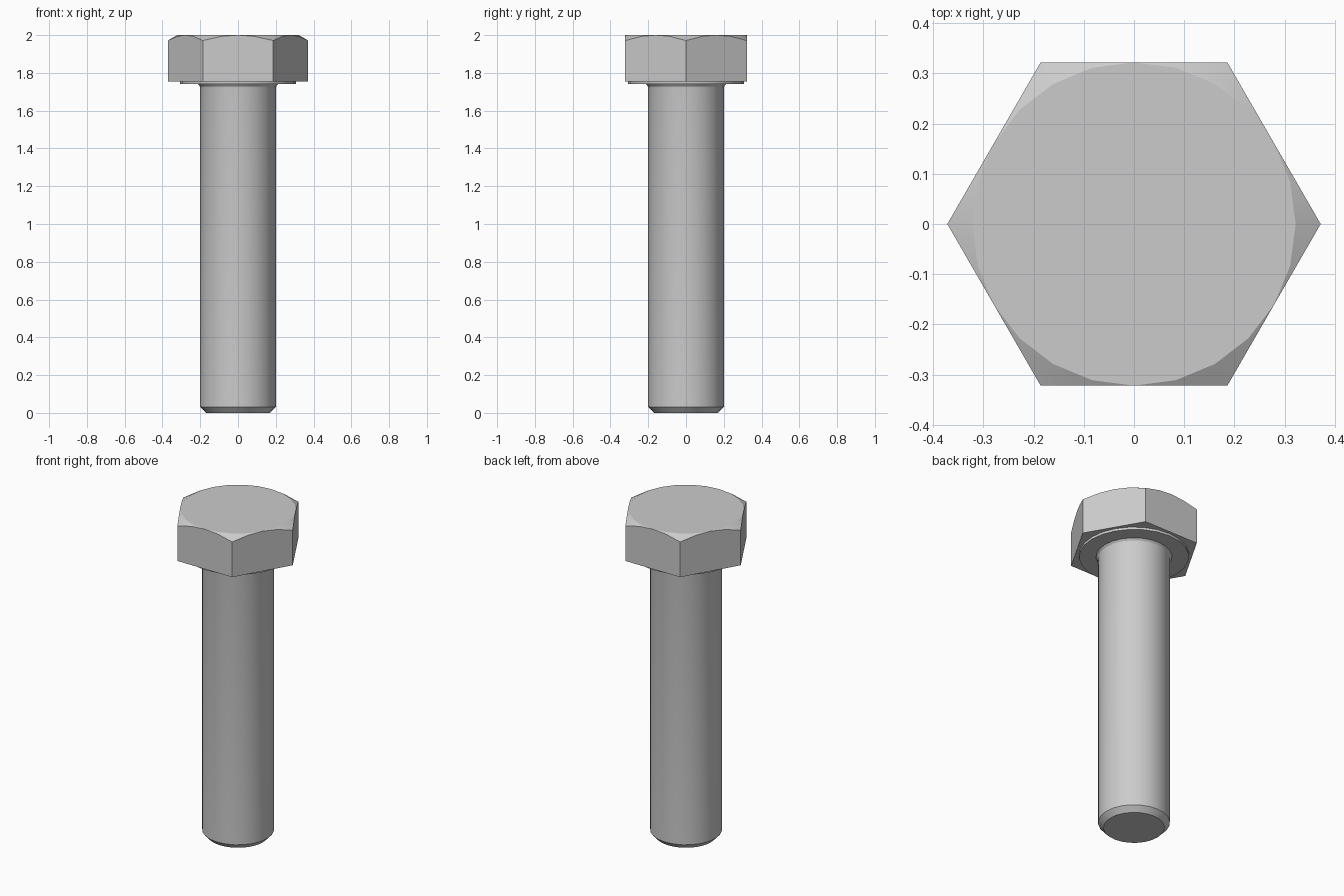
import bpy, bmesh, math

if "Cube" in bpy.data.objects:
    bpy.data.objects.remove(bpy.data.objects["Cube"])

SEG = 24
FLAT = 0.322                      # centre to hex flat, also top circle radius
CHAMFER = math.tan(math.radians(30))


def hex_radius(a):
    return FLAT / math.cos(a % (math.pi / 3) - math.pi / 6)


def circle(r, z):
    return lambda a: (r, z)


# Profile from the tip up to the top of the head: angle -> (radius, height)
profile = [
    circle(0.17, 0.0), circle(0.2, 0.032),                               # chamfered tip
    circle(0.2, 1.715), circle(0.2025, 1.729), circle(0.212, 1.74),      # shank and fillet
    circle(0.306, 1.74), circle(0.306, 1.755),                           # washer face
    lambda a: (hex_radius(a), 1.755),                                    # hex underside
    lambda a: (hex_radius(a), 2 - (hex_radius(a) - FLAT) * CHAMFER),     # chamfer arcs
    circle(FLAT, 2.0),                                                   # top circle
]

# Hex bolt: loft all rings into one closed solid
bm = bmesh.new()
rings = []
for section in profile:
    ring = []
    for i in range(SEG):
        a = 2 * math.pi * i / SEG
        r, z = section(a)
        ring.append(bm.verts.new((r * math.cos(a), r * math.sin(a), z)))
    rings.append(ring)
for low, high in zip(rings, rings[1:]):
    for i in range(SEG):
        j = (i + 1) % SEG
        bm.faces.new((low[i], low[j], high[j], high[i]))
bm.faces.new(rings[0][::-1])
bm.faces.new(rings[-1])

# Weld where the top circle touches the flats, and merge each flat side
bmesh.ops.remove_doubles(bm, verts=bm.verts, dist=1e-4)
sides = [f for f in bm.faces if abs(f.normal.z) < 0.01 and f.calc_center_median().z > 1.77]
bm.normal_update()
sides = [f for f in bm.faces if abs(f.normal.z) < 0.01 and f.calc_center_median().z > 1.77]
side_edges = {e for f in sides for e in f.edges
              if len(e.link_faces) == 2 and all(g in sides for g in e.link_faces)
              and e.calc_face_angle() < 0.01}
bmesh.ops.dissolve_edges(bm, edges=list(side_edges), use_verts=False)
bmesh.ops.recalc_face_normals(bm, faces=bm.faces)

mesh = bpy.data.meshes.new("hex_bolt")
bm.to_mesh(mesh)
bm.free()
bolt = bpy.data.objects.new("hex_bolt", mesh)
bpy.context.collection.objects.link(bolt)

# Smooth shank, crisp head edges
bpy.context.view_layer.objects.active = bolt
bolt.select_set(True)
bpy.ops.object.shade_smooth_by_angle(angle=math.radians(20))
